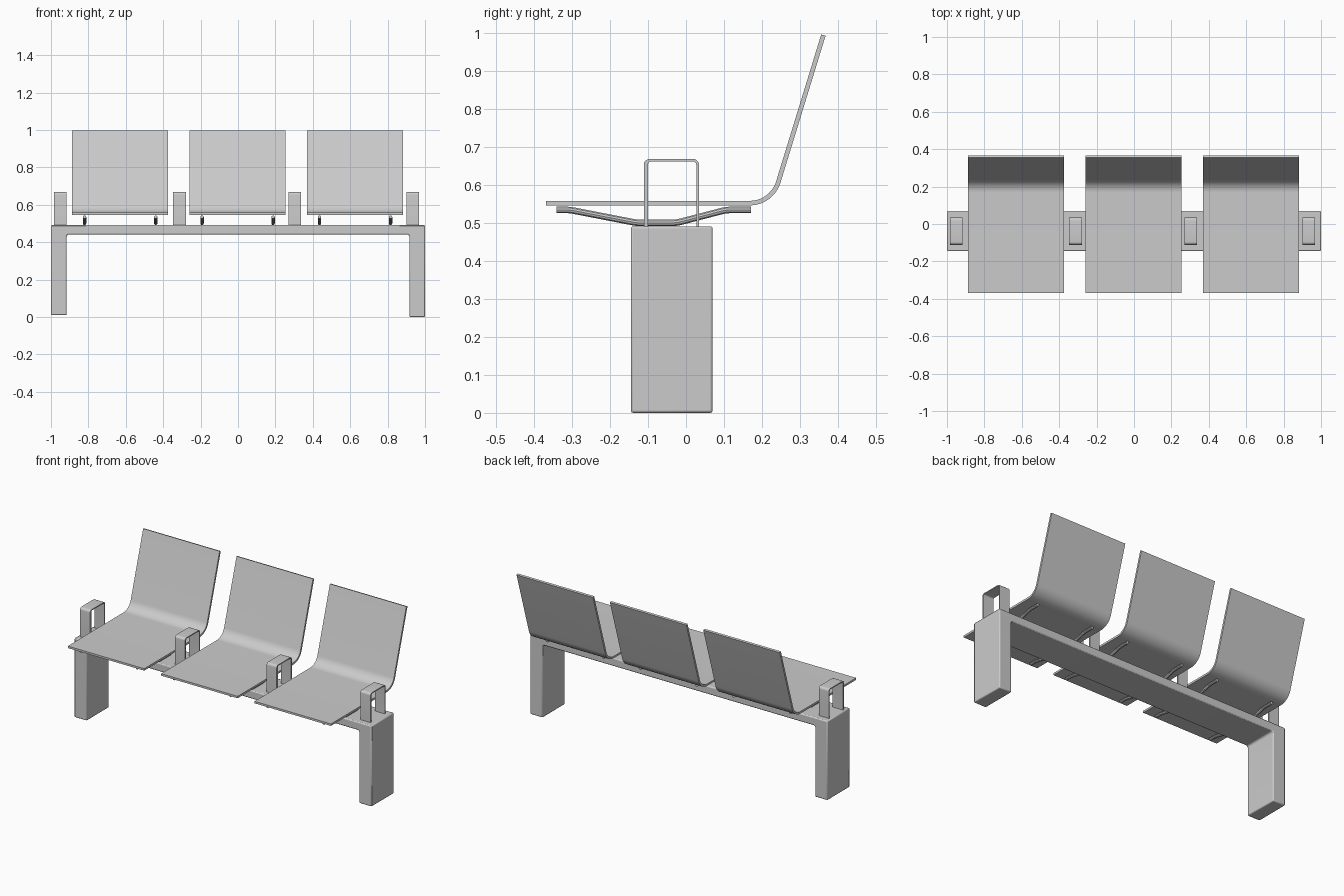
import bpy, bmesh, math
from mathutils import Vector

cube = bpy.data.objects.get("Cube")
if cube:
    bpy.data.objects.remove(cube, do_unlink=True)

grey = bpy.data.materials.new("light_grey")
grey.use_nodes = True
colour = (0.6, 0.6, 0.6, 1)
grey.diffuse_color = colour
grey.node_tree.nodes["Principled BSDF"].inputs["Base Color"].default_value = colour


def rounded(points, radii, steps=8):
    """Open 2D path whose inner corners are replaced by arcs."""
    pts = [Vector(p) for p in points]
    out = [pts[0]]
    for a, b, c, r in zip(pts, pts[1:], pts[2:], radii):
        u, v = (a - b).normalized(), (c - b).normalized()
        half = u.angle(v) / 2
        centre = b + (u + v).normalized() * (r / math.sin(half))
        start = b + u * (r / math.tan(half)) - centre
        end = b + v * (r / math.tan(half)) - centre
        for i in range(steps + 1):
            d = start.lerp(end, i / steps).normalized()
            out.append(centre + d * r)
    return out + [pts[-1]]


def ribbon(path, thickness):
    """Closed outline of a strip centred on the path."""
    sides = [[], []]
    for i, p in enumerate(path):
        before = (p - path[i - 1]).normalized() if i else None
        after = (path[i + 1] - p).normalized() if i < len(path) - 1 else None
        t = ((before or after) + (after or before)).normalized()
        n = Vector((-t.y, t.x)) * thickness / 2
        sides[0].append(p + n)
        sides[1].append(p - n)
    return sides[0] + sides[1][::-1]


def extrude(name, outline, place, depth, bevel=0):
    """Fill an outline and extrude it along the depth vector."""
    bm = bmesh.new()
    face = bm.faces.new([bm.verts.new(place(p)) for p in outline])
    new = bmesh.ops.extrude_face_region(bm, geom=[face])["geom"]
    bmesh.ops.translate(bm, vec=depth, verts=[v for v in new if isinstance(v, bmesh.types.BMVert)])
    bmesh.ops.recalc_face_normals(bm, faces=bm.faces)
    mesh = bpy.data.meshes.new(name)
    bm.to_mesh(mesh)
    bm.free()
    ob = bpy.data.objects.new(name, mesh)
    bpy.context.collection.objects.link(ob)
    mesh.materials.append(grey)
    if bevel:
        mod = ob.modifiers.new("soft_edges", "BEVEL")
        mod.width, mod.segments = bevel, 2
        mod.limit_method, mod.angle_limit = "ANGLE", math.radians(40)
    smooth(ob)
    return ob


def smooth(ob):
    bpy.ops.object.select_all(action="DESELECT")
    ob.select_set(True)
    bpy.context.view_layer.objects.active = ob
    bpy.ops.object.shade_smooth_by_angle(angle=math.radians(32))


# Bench frame: beam and two slab legs, the right leg slightly shorter
inner = rounded([(-0.916, 0.01), (-0.916, 0.441), (0.916, 0.441), (0.916, 0)], [0.012] * 2, 4)
frame = [Vector(p) for p in [(1, 0), (1, 0.491), (-1, 0.491), (-1, 0.01)]] + inner
extrude("frame", frame, lambda p: (p.x, -0.145, p.y), Vector((0, 0.215, 0)), 0.006)

# Bent seat shells
shell = ribbon(rounded([(-0.368, 0.552), (0.2258, 0.552), (0.3615, 0.994)], [0.078], 12), 0.012)
seat_centres = [-0.63, -0.002, 0.626]
for i, x in enumerate(seat_centres):
    extrude(f"seat_{i + 1}", shell, lambda p: (x - 0.257, p.x, p.y), Vector((0.514, 0, 0)))

# Armrest hoops, front post thicker than the rear one
outer = rounded([(-0.111, 0.488), (-0.111, 0.668), (0.034, 0.668), (0.034, 0.488)], [0.015] * 2, 5)
hole = rounded([(0.027, 0.488), (0.027, 0.662), (-0.1, 0.662), (-0.1, 0.488)], [0.009] * 2, 5)
for i, x in enumerate([-0.951, -0.313, 0.304, 0.935]):
    extrude(f"armrest_{i + 1}", outer + hole, lambda p: (x - 0.034, p.x, p.y), Vector((0.068, 0, 0)))

# Bent tubes carrying each seat
tube_path = rounded([(-0.341, 0.534), (-0.305, 0.534), (-0.13, 0.5), (-0.025, 0.5),
                     (0.105, 0.534), (0.171, 0.534)], [0.1] * 4, 4)
for i, x in enumerate(seat_centres):
    for side, dx in (("right", -0.19), ("left", 0.19)):
        curve = bpy.data.curves.new("tube", "CURVE")
        curve.dimensions = "3D"
        curve.bevel_depth, curve.bevel_resolution = 0.009, 3
        curve.use_fill_caps = True
        spline = curve.splines.new("POLY")
        spline.points.add(len(tube_path) - 1)
        for point, p in zip(spline.points, tube_path):
            point.co = (x + dx, p.x, p.y, 1)
        temp = bpy.data.objects.new("tube", curve)
        mesh = bpy.data.meshes.new_from_object(temp)
        bpy.data.objects.remove(temp)
        mesh.materials.clear()
        mesh.materials.append(grey)
        tube = bpy.data.objects.new(f"seat_{i + 1}_{side}_support", mesh)
        bpy.context.collection.objects.link(tube)
        smooth(tube)
